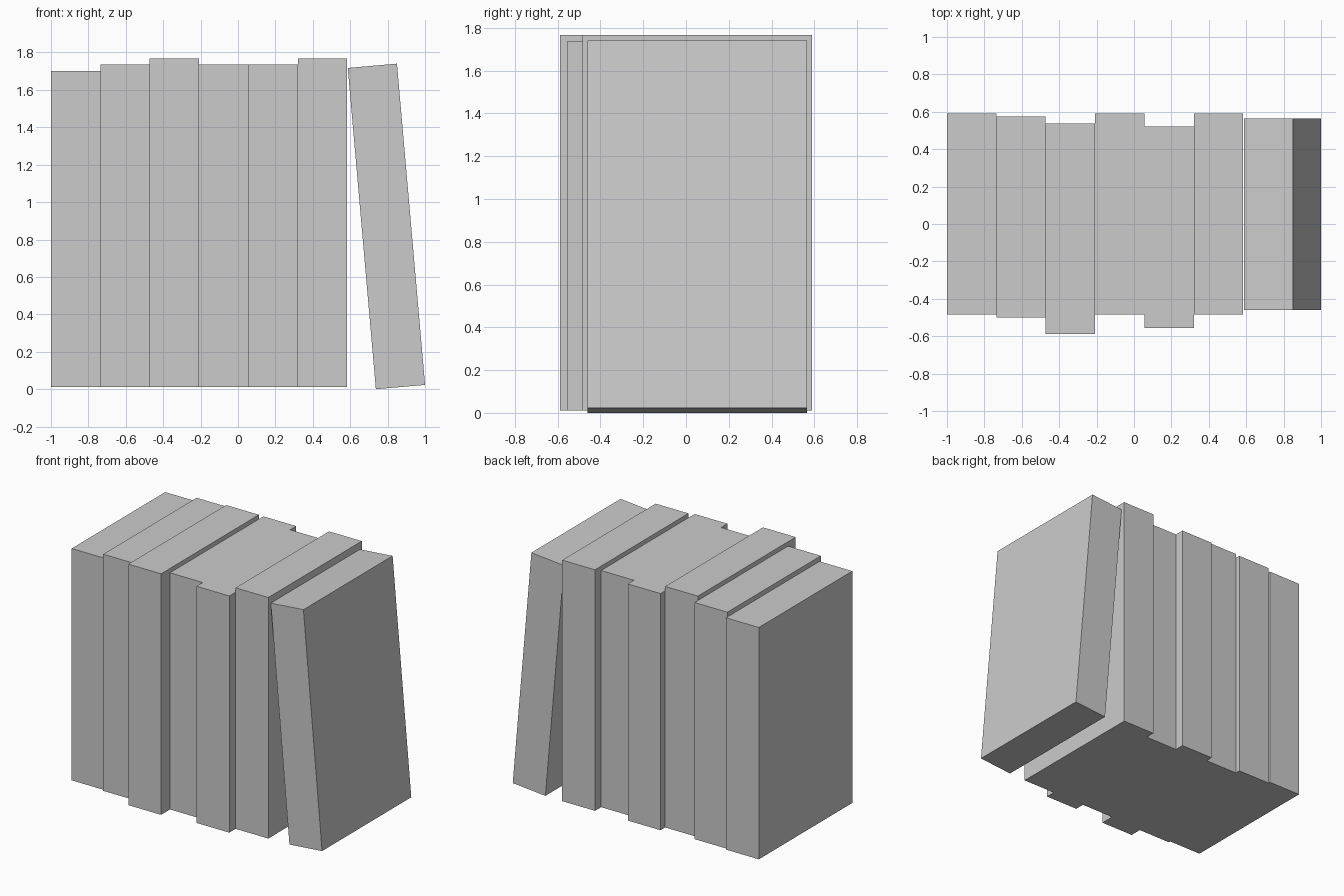
import bpy
from math import radians

if "Cube" in bpy.data.objects:
    bpy.data.objects.remove(bpy.data.objects["Cube"])

THICK = 0.264   # thickness of every book
BASE = 0.012    # underside of the upright books


def book(name, center, size, lean=0.0):
    bpy.ops.mesh.primitive_cube_add(size=1, location=center)
    ob = bpy.context.object
    ob.name = name
    ob.scale = size
    bpy.ops.object.transform_apply(location=False, rotation=False, scale=True)
    ob.rotation_euler.y = lean
    return ob


# Upright books, left to right: front y, back y, top z
uprights = [
    (-0.485, 0.590, 1.700),
    (-0.500, 0.575, 1.735),
    (-0.588, 0.537, 1.767),
    (-0.485, 0.590, 1.735),
    (-0.557, 0.520, 1.735),
    (-0.485, 0.590, 1.767),
]
for i, (front, back, top) in enumerate(uprights):
    book(f"upright_book_{i + 1}",
         (-1 + THICK * (i + 0.5), (front + back) / 2, (BASE + top) / 2),
         (THICK, back - front, top - BASE))

# Last book leans against the row
book("leaning_book", (0.7935, 0.052, 0.870), (THICK, 1.026, 1.724), radians(-5))
